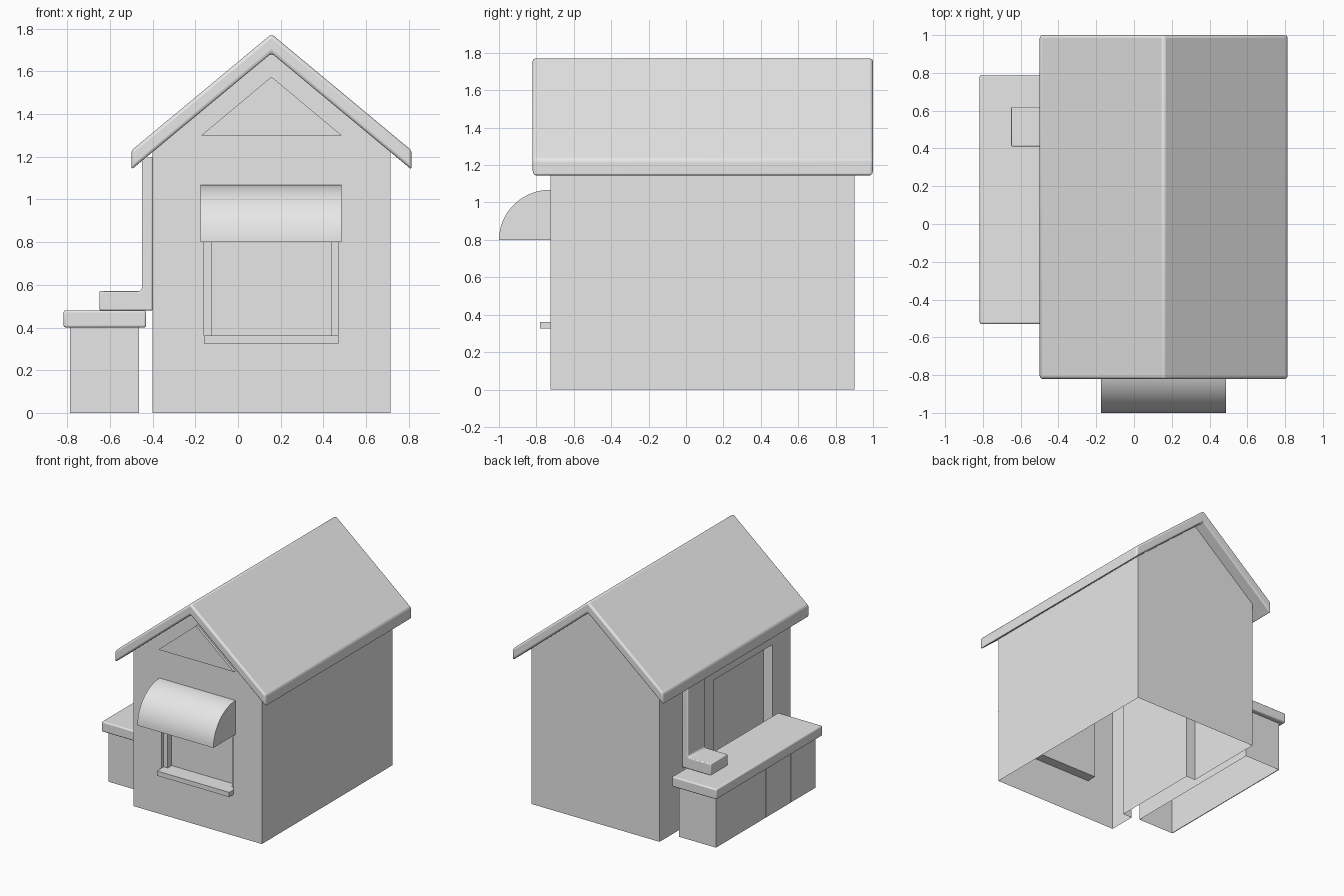
import bpy, bmesh, math
from mathutils import Vector

cube = bpy.data.objects.get("Cube")
if cube:
    bpy.data.objects.remove(cube, do_unlink=True)

grey = bpy.data.materials.new("plain grey")
grey.use_nodes = True
colour = (0.8, 0.8, 0.8, 1)
grey.diffuse_color = colour
grey.node_tree.nodes["Principled BSDF"].inputs["Base Color"].default_value = colour


def finish(name, bm, bevel=0, smooth=False):
    bmesh.ops.recalc_face_normals(bm, faces=bm.faces)
    mesh = bpy.data.meshes.new(name)
    bm.to_mesh(mesh)
    bm.free()
    mesh.materials.append(grey)
    ob = bpy.data.objects.new(name, mesh)
    bpy.context.collection.objects.link(ob)
    if bevel:
        mod = ob.modifiers.new("Bevel", "BEVEL")
        mod.width, mod.segments, mod.limit_method = bevel, 3, "ANGLE"
    if bevel or smooth:
        bpy.ops.object.select_all(action="DESELECT")
        bpy.context.view_layer.objects.active = ob
        ob.select_set(True)
        bpy.ops.object.shade_smooth_by_angle(angle=math.radians(35))
    return ob


def prism(name, points, axis, start, end, **kw):
    """Extrude a closed outline along x or y."""
    bm = bmesh.new()
    if axis == "y":
        verts = [bm.verts.new((a, start, b)) for a, b in points]
        move = Vector((0, end - start, 0))
    else:
        verts = [bm.verts.new((start, a, b)) for a, b in points]
        move = Vector((end - start, 0, 0))
    face = bm.faces.new(verts)
    new = bmesh.ops.extrude_face_region(bm, geom=[face], use_keep_orig=True)["geom"]
    bmesh.ops.translate(bm, verts=[v for v in new if isinstance(v, bmesh.types.BMVert)], vec=move)
    return finish(name, bm, **kw)


def box(name, x, y, z, **kw):
    return prism(name, [(x[0], z[0]), (x[1], z[0]), (x[1], z[1]), (x[0], z[1])], "y", *y, **kw)


def open_bottom(ob):
    bm = bmesh.new()
    bm.from_mesh(ob.data)
    low = [f for f in bm.faces if all(v.co.z < 0.001 for v in f.verts)]
    bmesh.ops.delete(bm, geom=low, context="FACES")
    bm.to_mesh(ob.data)
    bm.free()


RIDGE, FRONT, SIDE = 0.157, -0.725, -0.4

# Walls: gabled shell with a doorway recess and a window recess
walls = prism("walls", [(SIDE, 0), (0.715, 0), (0.715, 1.235), (RIDGE, 1.695), (SIDE, 1.235)],
              "y", FRONT, 0.9)
cutters = [box("door_cutter", (SIDE - 0.1, SIDE + 0.08), (-0.505, 0.23), (-0.1, 1.015)),
           box("window_cutter", (-0.16, 0.47), (FRONT - 0.1, FRONT + 0.08), (0.34, 1.0))]
for cutter in cutters:
    mod = walls.modifiers.new("Recess", "BOOLEAN")
    mod.operation, mod.object, mod.solver = "DIFFERENCE", cutter, "EXACT"
bpy.context.view_layer.update()
shell = bpy.data.meshes.new_from_object(walls.evaluated_get(bpy.context.evaluated_depsgraph_get()))
walls.modifiers.clear()
walls.data = shell
for cutter in cutters:
    bpy.data.objects.remove(cutter, do_unlink=True)
open_bottom(walls)

# Roof: folded slab with rounded rims
half = 0.656
prism("roof", [(RIDGE - half, 1.14), (RIDGE, 1.685), (RIDGE + half, 1.14),
               (RIDGE + half, 1.23), (RIDGE, 1.775), (RIDGE - half, 1.23)],
      "y", -0.82, 1.0, bevel=0.015)

# Gable panel
prism("gable_panel", [(-0.172, 1.3), (0.486, 1.3), (RIDGE, 1.575)], "y", FRONT - 0.02, FRONT)

# Window frame, sill and awning
for name, x in (("window_frame_right", -0.16), ("window_frame_left", 0.435)):
    box(name, (x, x + 0.035), (FRONT + 0.03, FRONT + 0.08), (0.36, 1.0))
box("window_sill", (-0.16, 0.47), (-0.78, FRONT + 0.08), (0.325, 0.362))
steps = 16
arc = [(FRONT - 0.275 * math.sin(t), 0.8 + 0.268 * math.cos(t))
       for t in (i * math.pi / 2 / steps for i in range(steps + 1))]
prism("awning", [(FRONT, 0.8)] + arc, "x", -0.175, 0.486, smooth=True)

# Counter: hollow body, four front panels and a rounded top
body = box("counter_body", (-0.781, -0.465), (-0.49, 0.75), (0, 0.41))
open_bottom(body)
width = 1.24 / 4
for i in range(4):
    y = -0.49 + i * width
    box(f"counter_panel_{i + 1}", (-0.786, -0.78), (y + 0.002, y + width - 0.002), (0, 0.4))
box("counter_top", (-0.817, -0.43), (-0.53, 0.79), (0.4, 0.48), bevel=0.01)

# Stepped stand on the counter, fixed to the wall
prism("counter_stand", [(-0.65, 0.48), (SIDE, 0.48), (SIDE, 1.2), (-0.45, 1.2),
                        (-0.45, 0.58), (-0.46, 0.57), (-0.65, 0.57)],
      "y", 0.41, 0.62, bevel=0.008)
